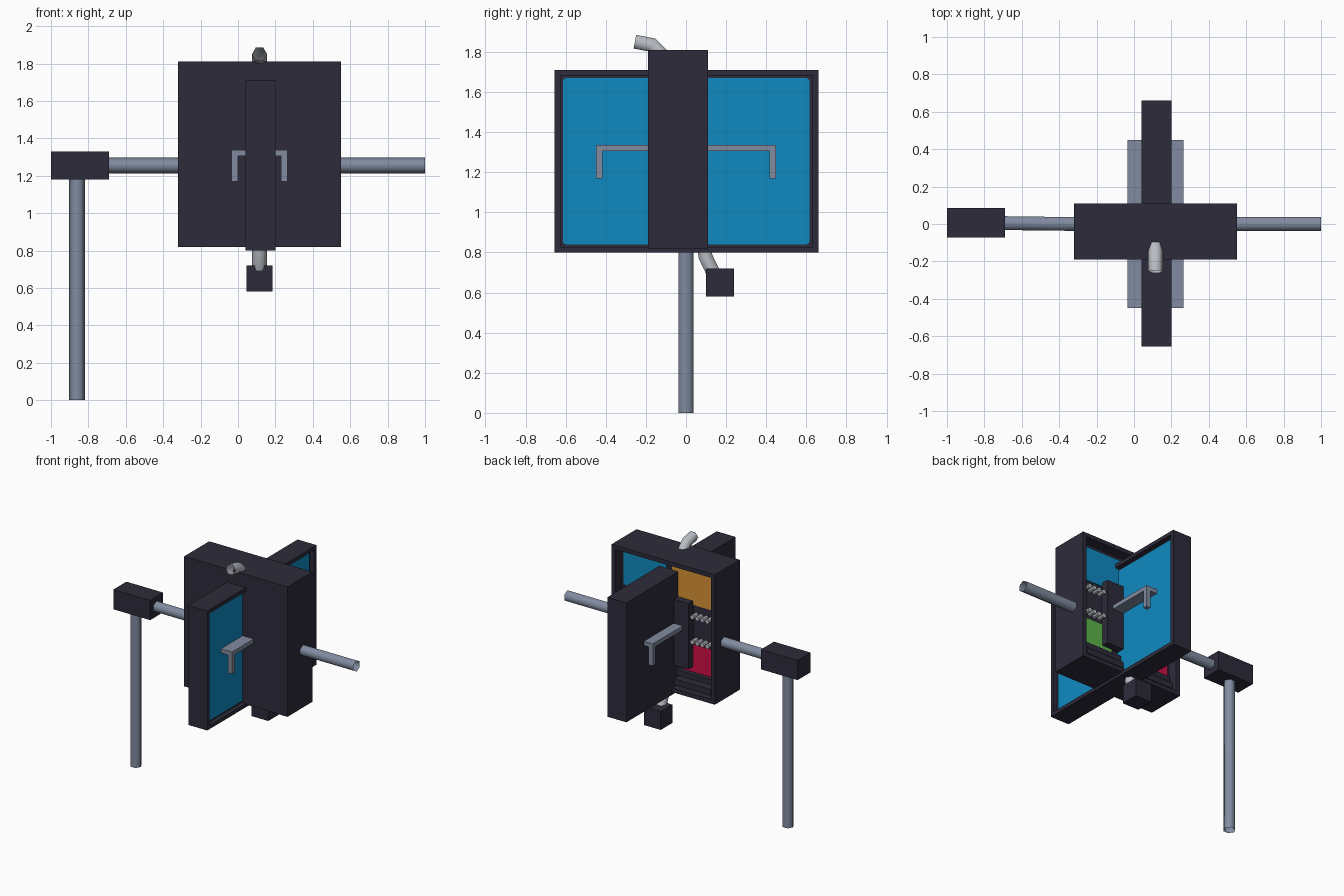
import bpy, bmesh, math
from mathutils import Vector, Matrix

if "Cube" in bpy.data.objects:
    bpy.data.objects.remove(bpy.data.objects["Cube"])


def mat(name, r, g, b):
    m = bpy.data.materials.new(name)
    m.diffuse_color = (r, g, b, 1)
    m.use_nodes = True
    m.node_tree.nodes["Principled BSDF"].inputs["Base Color"].default_value = m.diffuse_color
    return m


DARK = mat("dark_casing", 0.026, 0.024, 0.042)
STEEL = mat("blue_grey_steel", 0.22, 0.26, 0.35)
LIGHT = mat("light_grey_metal", 0.48, 0.51, 0.55)
BLUE = mat("blue_panel", 0.005, 0.255, 0.53)
ORANGE = mat("orange_panel", 0.70, 0.29, 0.035)
RED = mat("red_panel", 0.62, 0.005, 0.06)
GREEN = mat("green_panel", 0.11, 0.46, 0.07)


def finish(bm, name, material):
    me = bpy.data.meshes.new(name)
    bm.to_mesh(me)
    bm.free()
    me.materials.append(material)
    ob = bpy.data.objects.new(name, me)
    bpy.context.collection.objects.link(ob)
    return ob


def add_box(bm, x, y, z):
    """Add a box given (min, max) per axis."""
    centre = Vector([(a[0] + a[1]) / 2 for a in (x, y, z)])
    size = [a[1] - a[0] for a in (x, y, z)]
    bmesh.ops.create_cube(bm, size=1, matrix=Matrix.Translation(centre) @ Matrix.Diagonal((*size, 1)))


def box(name, material, x, y, z, recess=None):
    """Box; recess = (direction, rim width, depth) sinks one side."""
    bm = bmesh.new()
    add_box(bm, x, y, z)
    if recess:
        d, rim, depth = Vector(recess[0]), recess[1], recess[2]
        face = max(bm.faces, key=lambda f: f.normal.dot(d))
        bmesh.ops.inset_region(bm, faces=[face], thickness=rim)
        bmesh.ops.extrude_face_region(bm, geom=[])
        new = bmesh.ops.inset_region(bm, faces=[face], thickness=0.0, depth=0.0)
        bmesh.ops.translate(bm, verts=face.verts[:], vec=-d * depth)
    return finish(bm, name, material)


def plate(name, material, x, y, z, axis):
    """Thin panel with clipped corners; axis is its normal."""
    bm = bmesh.new()
    add_box(bm, x, y, z)
    corner = [e for e in bm.edges
              if abs((e.verts[0].co - e.verts[1].co).normalized()[axis]) > 0.9]
    bmesh.ops.bevel(bm, geom=corner, offset=0.015, segments=2, profile=0.5, affect='EDGES')
    return finish(bm, name, material)


def tube(name, material, path, side, r=0.0425):
    """Open six-sided tube; two of its corners lie along 'side'."""
    bm = bmesh.new()
    pts = [Vector(p) for p in path]
    side = Vector(side)
    rings = []
    for i, p in enumerate(pts):
        a = (p - pts[i - 1]).normalized() if i else (pts[1] - p).normalized()
        b = (pts[i + 1] - p).normalized() if i < len(pts) - 1 else a
        t = (a + b).normalized()
        up = t.cross(side) / max(0.5, t.dot(a))
        rings.append([bm.verts.new(p + r * (math.cos(k * math.pi / 3) * side
                                            + math.sin(k * math.pi / 3) * up)) for k in range(6)])
    for r0, r1 in zip(rings, rings[1:]):
        for k in range(6):
            f = bm.faces.new((r0[k], r0[(k + 1) % 6], r1[(k + 1) % 6], r1[k]))
            f.smooth = True
    bm.normal_update()
    return finish(bm, name, material)


# Cabinet, open at the back, and the wide door slab crossing it
box("cabinet", DARK, (-0.32, 0.55), (-0.19, 0.11), (0.82, 1.81), ((0, 1, 0), 0.045, 0.08))
box("door", DARK, (0.04, 0.20), (-0.655, 0.66), (0.80, 1.71), ((1, 0, 0), 0.040, 0.034))
plate("door_panel", BLUE, (0.164, 0.172), (-0.613, 0.615), (0.84, 1.67), 0)

# Handle shelf through the door, with a leg at each corner
bm = bmesh.new()
add_box(bm, (-0.035, 0.265), (-0.45, 0.45), (1.305, 1.337))
for x in (-0.035, 0.23):
    for y in (-0.45, 0.417):
        add_box(bm, (x, x + 0.035), (y, y + 0.033), (1.17, 1.305))
finish(bm, "door_handles", STEEL)

# Coloured panels inside the cabinet
Y = (0.028, 0.037)
plate("upper_panel_left", ORANGE, (-0.27, 0.09), Y, (1.49, 1.755), 1)
plate("upper_panel_right", BLUE, (0.14, 0.50), Y, (1.49, 1.755), 1)
plate("lower_panel_left", RED, (-0.27, 0.0), Y, (0.98, 1.19), 1)
plate("lower_panel_right", GREEN, (0.23, 0.50), Y, (0.98, 1.19), 1)

# Central column and cable trays
box("column", DARK, (-0.085, 0.315), (0.02, 0.09), (1.02, 1.52))
box("tray_upper", DARK, (-0.27, 0.50), (0.02, 0.065), (0.935, 0.975))
box("tray_lower", DARK, (-0.27, 0.50), (0.02, 0.09), (0.87, 0.915))

# Rows of small terminals either side of the column
bm = bmesh.new()
for z in (1.23, 1.42):
    for s in (-1, 1):
        for i in range(4):
            m = Matrix.Translation((0.115 + s * (0.225 + i * 0.042), 0.055, z)) @ Matrix.Rotation(math.pi / 2, 4, 'X')
            bmesh.ops.create_cone(bm, cap_ends=True, segments=8, radius1=0.017, radius2=0.017, depth=0.06, matrix=m)
finish(bm, "terminals", LIGHT)

# Side pipes, junction box and supporting post
tube("right_pipe", STEEL, [(0.54, 0, 1.255), (1.0, 0, 1.255)], (0, 0, 1))
tube("left_pipe", STEEL, [(-0.70, 0.005, 1.255), (-0.57, 0.003, 1.255), (-0.31, 0, 1.255)], (0, 0, 1))
box("junction_box", DARK, (-1.0, -0.69), (-0.072, 0.085), (1.18, 1.33))
tube("post", STEEL, [(-0.86, 0, 0), (-0.86, 0, 1.19)], (1, 0, 0))

# Top spout and bottom connector
tube("top_spout", LIGHT, [(0.115, -0.09, 1.75), (0.115, -0.125, 1.79), (0.115, -0.17, 1.835),
                          (0.115, -0.255, 1.851)], (1, 0, 0), 0.040)
tube("bottom_elbow", LIGHT, [(0.115, 0.09, 0.84), (0.115, 0.097, 0.78), (0.115, 0.135, 0.70)], (1, 0, 0), 0.040)
box("bottom_connector", DARK, (0.045, 0.185), (0.10, 0.24), (0.58, 0.72))
